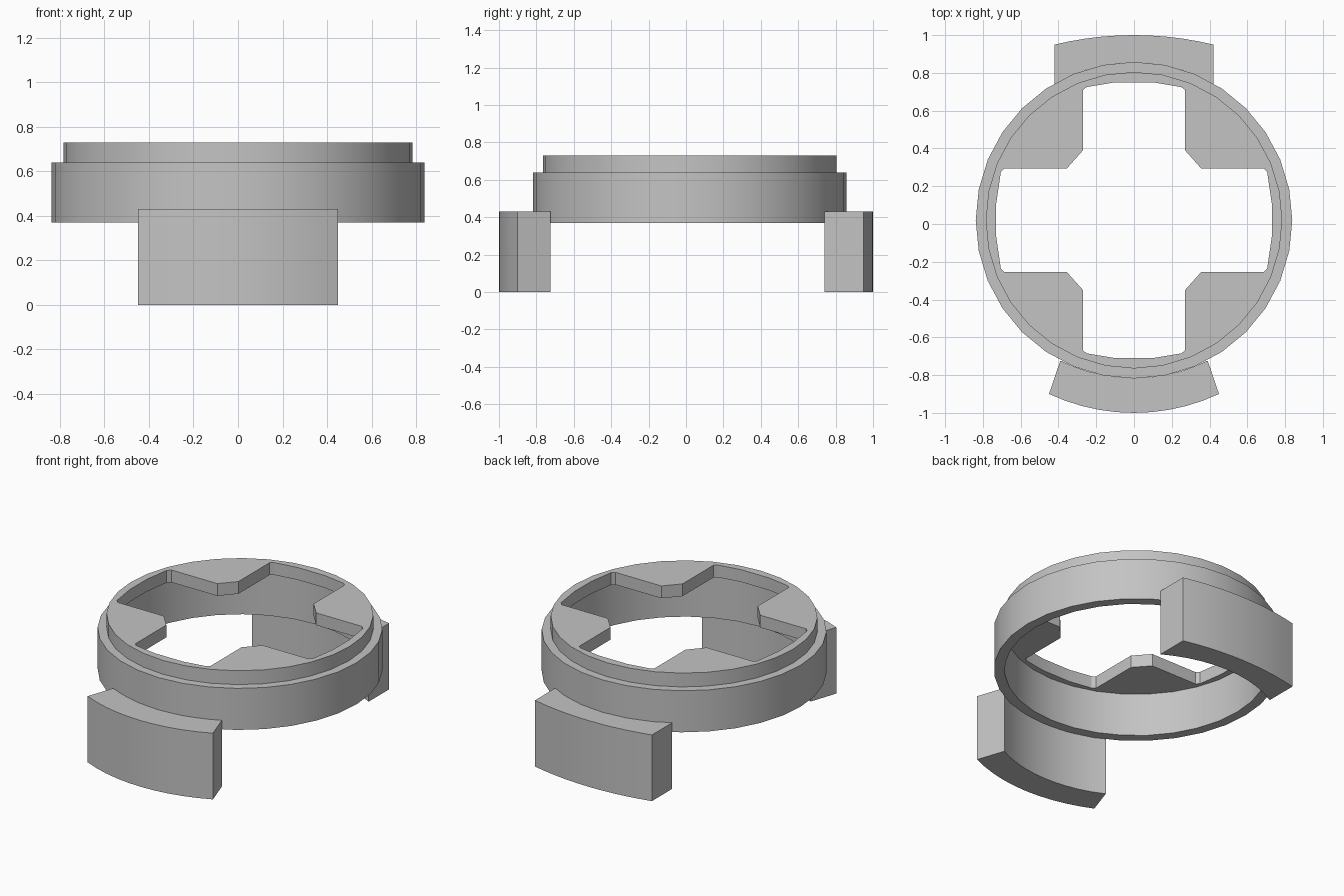
import bpy, bmesh, math

if "Cube" in bpy.data.objects:
    bpy.data.objects.remove(bpy.data.objects["Cube"], do_unlink=True)

grey = bpy.data.materials.new("plain grey")
grey.use_nodes = True
grey.diffuse_color = (0.55, 0.55, 0.55, 1)
grey.node_tree.nodes["Principled BSDF"].inputs["Base Color"].default_value = (0.55, 0.55, 0.55, 1)

CENTRE_Y = 0.02
SEGMENTS = 32


def make_object(name, bm):
    bmesh.ops.recalc_face_normals(bm, faces=bm.faces)
    mesh = bpy.data.meshes.new(name)
    bm.to_mesh(mesh)
    bm.free()
    mesh.materials.append(grey)
    obj = bpy.data.objects.new(name, mesh)
    bpy.context.collection.objects.link(obj)
    return obj


def stack(name, loops):
    """Solid through matching point loops, capped at both ends."""
    bm = bmesh.new()
    rows = [[bm.verts.new(p) for p in loop] for loop in loops]
    n = len(rows[0])
    for a, b in zip(rows, rows[1:]):
        for i in range(n):
            j = (i + 1) % n
            bm.faces.new((a[i], a[j], b[j], b[i]))
    bm.faces.new(rows[0])
    bm.faces.new(rows[-1])
    return make_object(name, bm)


def prism(name, outline, low, high):
    return stack(name, [[(x, y, z) for x, y in outline] for z in (low, high)])


def circle(radius, z):
    angles = [math.tau * i / SEGMENTS for i in range(SEGMENTS)]
    return [(radius * math.cos(a), CENTRE_Y + radius * math.sin(a), z) for a in angles]


def arc(half_width, radius, centre_y, side, steps=10):
    """Points from -x to +x on a circle, on its front or back side."""
    sweep = math.asin(half_width / radius)
    angles = [sweep * (2 * i / steps - 1) for i in range(steps + 1)]
    return [(radius * math.sin(a), centre_y + side * radius * math.cos(a)) for a in angles]


def smooth(obj):
    bpy.ops.object.select_all(action='DESELECT')
    obj.select_set(True)
    bpy.context.view_layer.objects.active = obj
    bpy.ops.object.shade_smooth_by_angle(angle=math.radians(25))


# Stepped ring with a closed top plate
profile = [(0.775, 0.65), (0.775, 0.37), (0.838, 0.37),
           (0.838, 0.64), (0.785, 0.64), (0.785, 0.73)]
ring = stack("locking_ring", [circle(r, z) for r, z in profile])

# Cross-shaped opening, one quarter mirrored around
quarter = [(0.73, 0.085), (0.705, 0.255), (0.685, 0.275), (0.355, 0.275),
           (0.27, 0.37), (0.27, 0.69), (0.25, 0.705), (0.1, 0.73)]
opening = []
for sx, sy in ((1, 1), (-1, 1), (-1, -1), (1, -1)):
    points = [(sx * x, CENTRE_Y + sy * y) for x, y in quarter]
    opening += points if sx == sy else points[::-1]
cutter = prism("opening_cutter", opening, 0.5, 0.9)
cutter.hide_render = True
cut = ring.modifiers.new("opening", 'BOOLEAN')
cut.operation = 'DIFFERENCE'
cut.solver = 'EXACT'
cut.object = cutter
bpy.context.view_layer.objects.active = ring
bpy.ops.object.modifier_apply(modifier=cut.name)
bpy.data.objects.remove(cutter, do_unlink=True)
smooth(ring)

# Front foot with flared sides, back foot with straight sides
front = arc(0.45, 1.06, 0.06, -1) + arc(0.39, 0.875, 0.06, -1)[::-1]
back = arc(0.42, 1.79, -0.79, 1) + arc(0.42, 0.835, CENTRE_Y, 1)[::-1]
for name, outline in (("front_foot", front), ("back_foot", back)):
    smooth(prism(name, outline, 0, 0.43))
